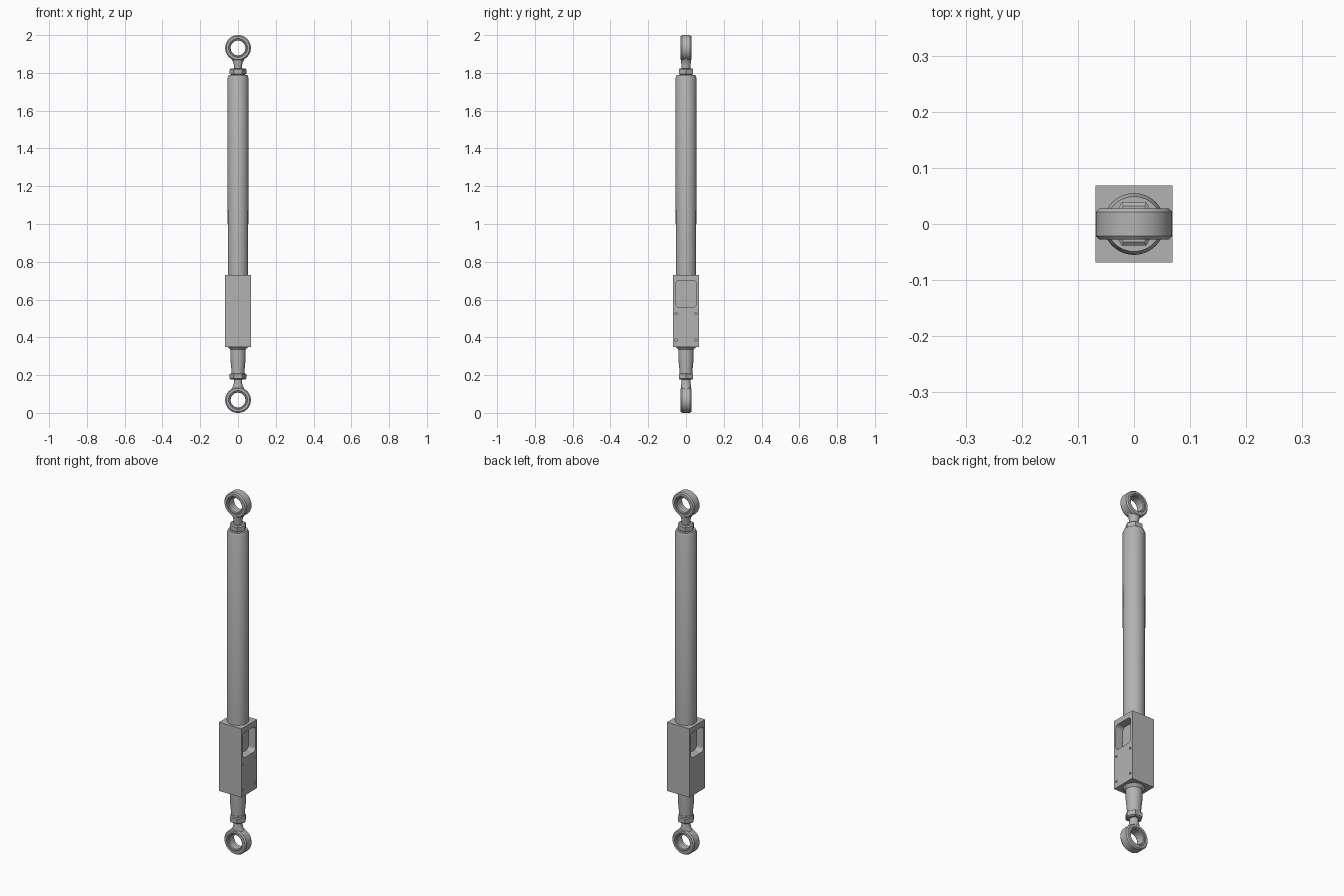
import bpy, bmesh, math
from mathutils import Matrix, Vector

cube = bpy.data.objects.get("Cube")
if cube:
    bpy.data.objects.remove(cube, do_unlink=True)

steel = bpy.data.materials.new("satin grey steel")
steel.use_nodes = True
GREY = (0.45, 0.45, 0.45, 1)
steel.diffuse_color = GREY
steel.node_tree.nodes["Principled BSDF"].inputs["Base Color"].default_value = GREY


def make(name, bm, matrix=Matrix(), smooth=True):
    """Turn a bmesh into a shaded object."""
    bmesh.ops.transform(bm, matrix=matrix, verts=bm.verts)
    bmesh.ops.recalc_face_normals(bm, faces=bm.faces)
    mesh = bpy.data.meshes.new(name)
    bm.to_mesh(mesh)
    bm.free()
    mesh.materials.append(steel)
    ob = bpy.data.objects.new(name, mesh)
    bpy.context.collection.objects.link(ob)
    if smooth:
        bpy.ops.object.select_all(action='DESELECT')
        ob.select_set(True)
        bpy.context.view_layer.objects.active = ob
        bpy.ops.object.shade_smooth_by_angle(angle=math.radians(35))
    return ob


def loft(rings, sides=48, closed=False):
    """Skin stacked ellipses given as (rx, ry, z); closed joins last to first."""
    bm = bmesh.new()
    loops = [[bm.verts.new((rx * math.cos(a), ry * math.sin(a), z))
              for a in (math.tau * i / sides for i in range(sides))]
             for rx, ry, z in rings]
    pairs = list(zip(loops, loops[1:]))
    if closed:
        pairs.append((loops[-1], loops[0]))
    else:
        bm.faces.new(loops[0])
        bm.faces.new(loops[-1])
    for lo, hi in pairs:
        for i in range(sides):
            j = (i + 1) % sides
            bm.faces.new((lo[i], lo[j], hi[j], hi[i]))
    return bm


def lathe(points, sides=48, closed=False):
    return loft([(r, r, z) for r, z in points], sides, closed)


# Main tube with chamfered end
make("main_tube", lathe([(0.054, 0.72), (0.055, 1.775), (0.049, 1.79)], 64))

# Tapered rod below the housing
make("lower_rod", lathe([(0.054, 0.36), (0.054, 0.35), (0.041, 0.335),
                         (0.04, 0.28), (0.033, 0.21), (0.033, 0.19)]))

# Rod ends: ring, neck and lock nut, mirrored top and bottom
RING = [(0.039, -0.022), (0.043, -0.026), (0.048, -0.026), (0.05, -0.028),
        (0.062, -0.028), (0.068, -0.021), (0.068, 0.021), (0.062, 0.028),
        (0.05, 0.028), (0.048, 0.026), (0.043, 0.026), (0.039, 0.022)]
NECK = [(0.044, 0.025, 0.043), (0.034, 0.026, 0.06), (0.026, 0.026, 0.075),
        (0.022, 0.024, 0.09), (0.021, 0.022, 0.12)]
NUT = [(0.037, 0.108), (0.044, 0.113), (0.044, 0.137), (0.037, 0.142)]
for end, z, flip in (("upper", 1.932, -1), ("lower", 0.068, 1)):
    place = Matrix.Translation((0, 0, z)) @ Matrix.Diagonal((1, 1, flip, 1))
    make(end + "_eye_ring", lathe(RING, 64, True),
         place @ Matrix.Rotation(math.pi / 2, 4, 'X'))
    make(end + "_eye_neck", loft(NECK), place)
    make(end + "_lock_nut", lathe(NUT, 6), place, smooth=False)
    make(end + "_nut_washer", lathe([(0.035, 0.13), (0.035, 0.15)]), place)

# Square housing with rounded side pockets and screw holes
HALF, BOTTOM, TOP = 0.0685, 0.35, 0.73
bm = bmesh.new()
bmesh.ops.create_cube(bm, size=1, matrix=Matrix.Translation((0, 0, (BOTTOM + TOP) / 2))
                      @ Matrix.Diagonal((2 * HALF, 2 * HALF, TOP - BOTTOM, 1)))
housing = make("housing", bm, smooth=False)


def prism(bm, outline, x0, x1):
    """Add a solid with a (y, z) outline running along x."""
    a, b = ([bm.verts.new((x, y, z)) for y, z in outline] for x in (x0, x1))
    bm.faces.new(a)
    bm.faces.new(b)
    for i in range(len(a)):
        j = (i + 1) % len(a)
        bm.faces.new((a[i], a[j], b[j], b[i]))


def rounded(cy, cz, hy, hz, r, steps=6):
    pts = []
    for q, (sy, sz) in enumerate(((1, 1), (-1, 1), (-1, -1), (1, -1))):
        for k in range(steps + 1):
            a = math.pi / 2 * (q + k / steps)
            pts.append((cy + sy * (hy - r) + r * math.cos(a),
                        cz + sz * (hz - r) + r * math.sin(a)))
    return pts


bm = bmesh.new()
window = rounded(0, 0.63, 0.056, 0.07, 0.02)
for side in (-1, 1):
    prism(bm, window, side * 0.025, side * 0.1)
for y in (-0.052, 0.052):
    for z in (0.385, 0.525):
        hole = [(y + 0.006 * math.cos(math.tau * i / 12),
                 z + 0.006 * math.sin(math.tau * i / 12)) for i in range(12)]
        prism(bm, hole, HALF - 0.015, 0.1)
cutter = make("housing_cutter", bm, smooth=False)
cutter.hide_render = True

# Bake the cut and discard the cutter
cut = housing.modifiers.new("cut", 'BOOLEAN')
cut.operation, cut.solver, cut.object = 'DIFFERENCE', 'EXACT', cutter
graph = bpy.context.evaluated_depsgraph_get()
baked = bpy.data.meshes.new_from_object(housing.evaluated_get(graph))
housing.modifiers.clear()
housing.data = baked
bpy.data.objects.remove(cutter, do_unlink=True)
